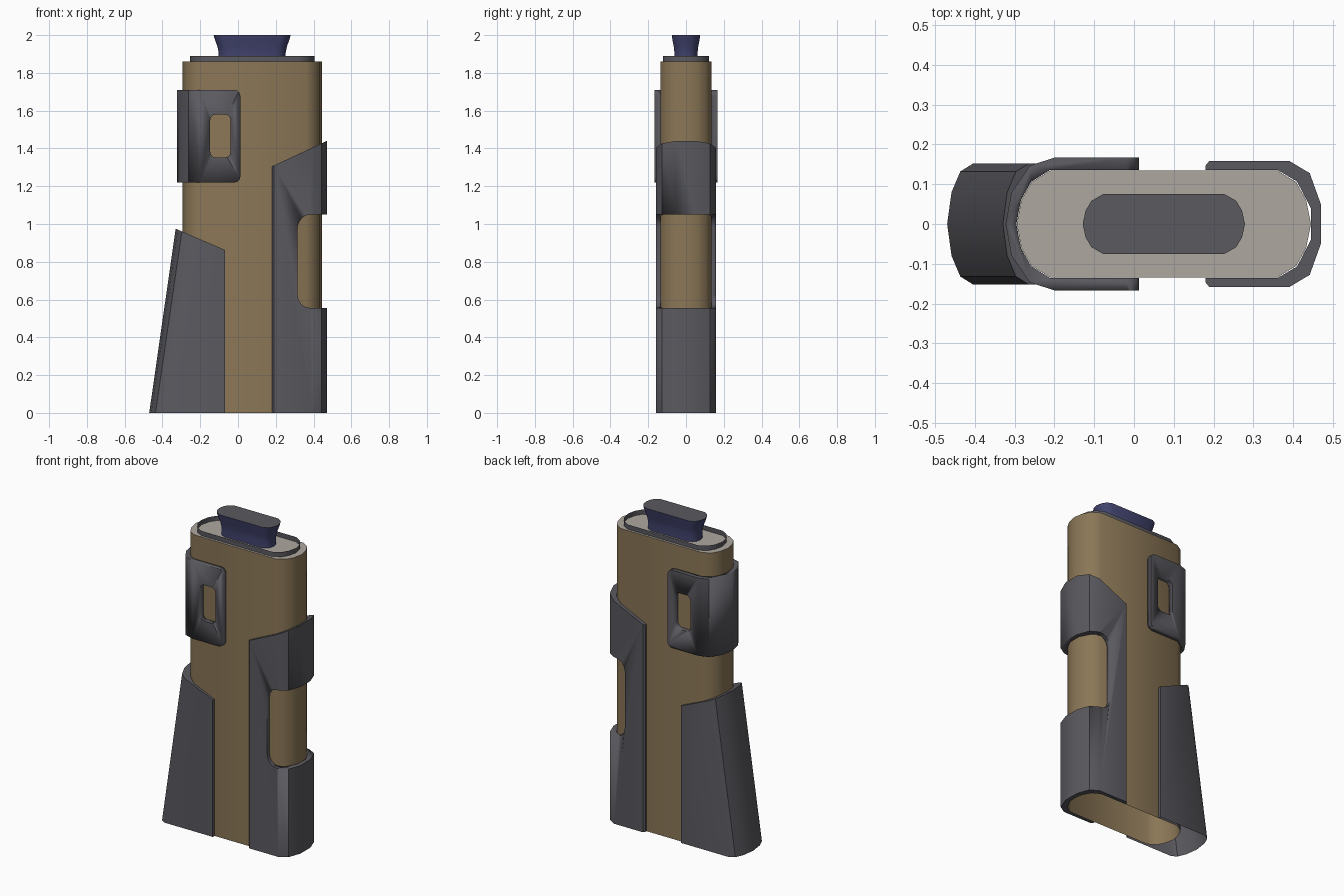
import bpy, bmesh, math

if "Cube" in bpy.data.objects:
    bpy.data.objects.remove(bpy.data.objects["Cube"])


def material(name, rgb):
    m = bpy.data.materials.new(name)
    m.diffuse_color = (*rgb, 1)
    m.use_nodes = True
    m.node_tree.nodes["Principled BSDF"].inputs["Base Color"].default_value = m.diffuse_color
    return m


TAN = material("tan", (0.26, 0.185, 0.095))
PALE = material("pale", (0.42, 0.39, 0.35))
DARK = material("dark_grey", (0.1, 0.1, 0.115))
NAVY = material("navy", (0.055, 0.058, 0.16))


def finish(name, bm, mats, angle=32):
    bmesh.ops.recalc_face_normals(bm, faces=bm.faces)
    me = bpy.data.meshes.new(name)
    bm.to_mesh(me)
    bm.free()
    ob = bpy.data.objects.new(name, me)
    bpy.context.collection.objects.link(ob)
    for m in mats:
        me.materials.append(m)
    bpy.ops.object.select_all(action='DESELECT')
    ob.select_set(True)
    bpy.context.view_layer.objects.active = ob
    bpy.ops.object.shade_smooth_by_angle(angle=math.radians(angle))
    return ob


def outline(x0, x1, hy, k=1.0):
    """Long slot shape with faceted round ends; k scales the end length."""
    ends = [(0.085, 1), (0.037, 0.78), (0.012, 0.45), (0, 0),
            (0.012, -0.45), (0.037, -0.78), (0.085, -1)]
    right = [(x1 - d * k, f * hy) for d, f in ends]
    left = [(x0 + d * k, f * hy) for d, f in reversed(ends)]
    return right + left


def loft(name, rings, mats, cap_top=True):
    """Skin a stack of (outline, z) rings, optionally capped with the last material."""
    bm = bmesh.new()
    rows = [[bm.verts.new((x, y, z)) for x, y in pts] for pts, z in rings]
    n = len(rows[0])
    for a, b in zip(rows, rows[1:]):
        for i in range(n):
            j = (i + 1) % n
            bm.faces.new((a[i], a[j], b[j], b[i]))
    if cap_top:
        bm.faces.new(rows[-1]).material_index = len(mats) - 1
    return finish(name, bm, mats)


def mirrored(half):
    return half + [(x, -y) for x, y in reversed(half) if y > 0]


def wrap(name, outer, inner, z0, top, lean=0.0, bottom=True):
    """C-shaped shell round one end of the body, sloped top, leaning outer wall."""
    outer, inner = mirrored(outer), mirrored(inner)
    edge_x = outer[0][0]
    bm = bmesh.new()
    cols = []
    for (ox, oy), (ix, iy) in zip(outer, inner):
        tx = ox + (lean if abs(ox - edge_x) > 0.05 else 0)
        cols.append([bm.verts.new(p) for p in (
            (ox, oy, z0), (tx, oy, top(tx)), (ix, iy, top(ix)), (ix, iy, z0))])
    for a, b in zip(cols, cols[1:]):
        for i in range(4 if bottom else 3):
            j = (i + 1) % 4
            bm.faces.new((a[i], a[j], b[j], b[i]))
    bm.faces.new(cols[0])
    bm.faces.new(cols[-1])
    return finish(name, bm, [DARK])


def cut(ob, x0, x1, z0, z1, r, op='DIFFERENCE'):
    """Boolean with a rounded rectangle running through the model along y."""
    pts = []
    for cx, cz, a0 in ((x1 - r, z1 - r, 0), (x0 + r, z1 - r, 90),
                       (x0 + r, z0 + r, 180), (x1 - r, z0 + r, 270)):
        for s in range(5):
            a = math.radians(a0 + s * 22.5)
            pts.append((cx + r * math.cos(a), cz + r * math.sin(a)))
    bm = bmesh.new()
    f = bm.faces.new([bm.verts.new((x, -0.5, z)) for x, z in pts])
    ext = bmesh.ops.extrude_face_region(bm, geom=[f])['geom']
    bmesh.ops.translate(bm, vec=(0, 1, 0),
                        verts=[v for v in ext if isinstance(v, bmesh.types.BMVert)])
    cutter = finish("cutter", bm, [DARK])
    cutter.hide_render = True
    mod = ob.modifiers.new("cut", 'BOOLEAN')
    mod.operation, mod.object, mod.solver = op, cutter, 'EXACT'
    bpy.ops.object.select_all(action='DESELECT')
    ob.select_set(True)
    bpy.context.view_layer.objects.active = ob
    bpy.ops.object.modifier_apply(modifier=mod.name)
    bpy.data.objects.remove(cutter, do_unlink=True)


# Main body, open underneath, with a pale top
body = outline(-0.295, 0.445, 0.135)
loft("body", [(body, 0), (body, 1.86)], [TAN, PALE])

# Thin raised rim on the top
rim = outline(-0.255, 0.405, 0.121)
loft("top_rim", [(rim, 1.86), (rim, 1.89)], [DARK], cap_top=False)

# Flared plug
plug = [(1.86, 0.177, 0.061), (1.905, 0.177, 0.061), (1.94, 0.184, 0.065),
        (1.975, 0.197, 0.072), (2.0, 0.204, 0.075)]
loft("plug", [(outline(0.075 - hx, 0.075 + hx, hy, 0.6), z) for z, hx, hy in plug],
     [NAVY, DARK])

# Right guard with a grip cutout
guard = wrap("right_guard",
             [(0.18, 0.147), (0.19, 0.159), (0.39, 0.159), (0.442, 0.128), (0.47, 0.05)],
             [(0.18, 0.136), (0.19, 0.136), (0.361, 0.136), (0.41, 0.107), (0.445, 0.04)],
             0, lambda x: 1.305 + 0.4655 * (x - 0.18))
cut(guard, 0.315, 0.7, 0.555, 1.05, 0.07)

# Left foot, leaning in towards the top
wrap("left_foot",
     [(-0.07, 0.152), (-0.405, 0.152), (-0.437, 0.132), (-0.459, 0.08), (-0.47, 0)],
     [(-0.07, 0.136), (-0.211, 0.136), (-0.259, 0.106), (-0.284, 0.061), (-0.296, 0)],
     0, lambda x: 0.975 - 0.43 * (x + 0.33), lean=0.14, bottom=False)

# Upper clasp with rounded corners and a window on both sides
clasp = wrap("upper_clasp",
             [(0.05, 0.167), (-0.2, 0.167), (-0.262, 0.147), (-0.308, 0.08), (-0.323, 0)],
             [(0.05, 0.136), (-0.211, 0.136), (-0.259, 0.106), (-0.284, 0.061), (-0.296, 0)],
             1.15, lambda x: 1.8)
cut(clasp, -0.6, 0.012, 1.22, 1.71, 0.03, 'INTERSECT')
cut(clasp, -0.147, -0.04, 1.352, 1.58, 0.03)
